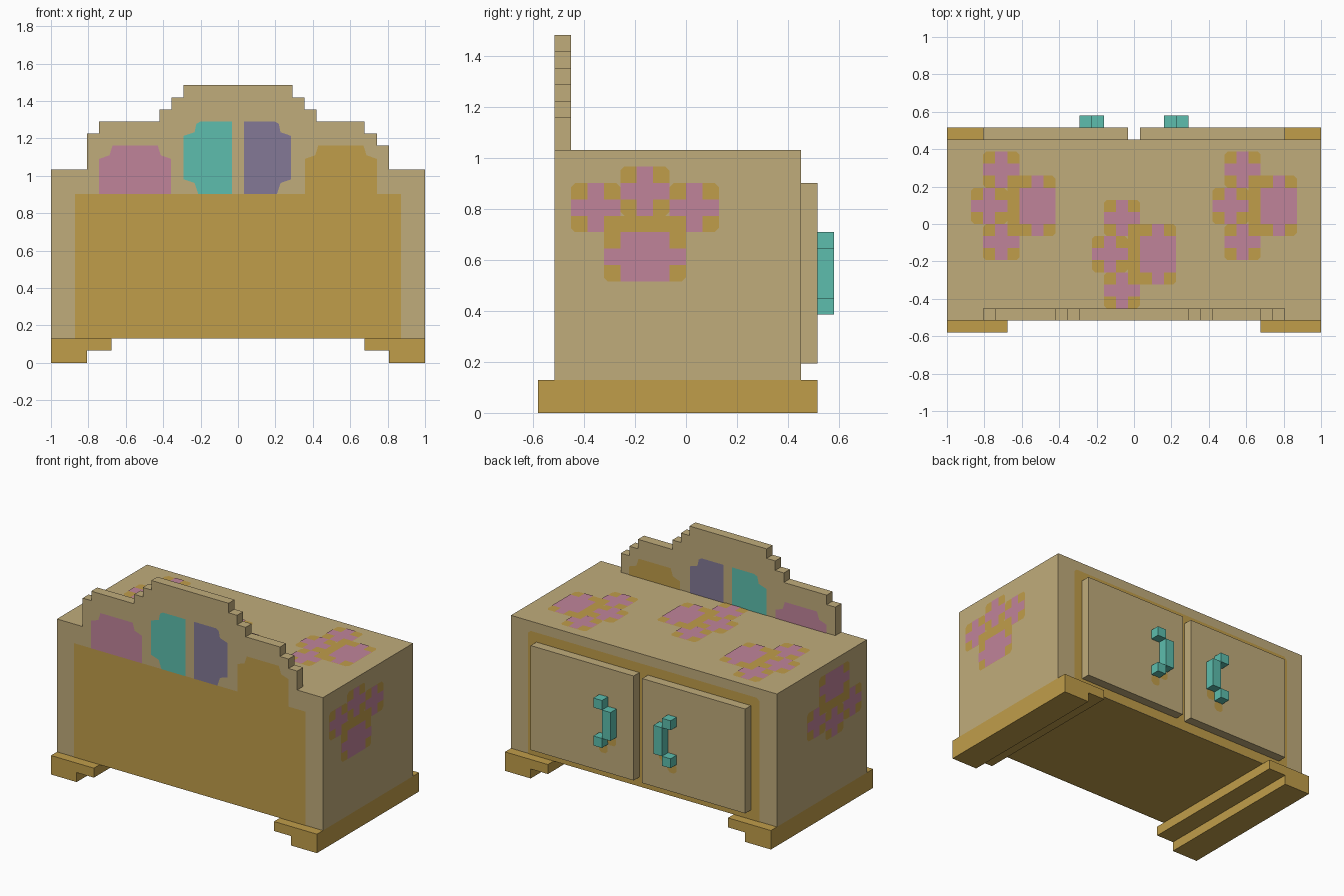
import bpy, bmesh
from mathutils import Vector

if "Cube" in bpy.data.objects:
    bpy.data.objects.remove(bpy.data.objects["Cube"], do_unlink=True)

U = 2 / 31  # design module: the chest is 31 modules wide


def material(name, rgb):
    lin = [((c / 255 + 0.055) / 1.055) ** 2.4 for c in rgb] + [1]
    m = bpy.data.materials.new(name)
    m.use_nodes = True
    m.diffuse_color = lin
    m.node_tree.nodes["Principled BSDF"].inputs["Base Color"].default_value = lin
    return m


BEIGE = material("beige wood", (192, 172, 123))
GOLD = material("golden wood", (192, 157, 74))
PINK = material("pink paint", (192, 132, 154))
TEAL = material("teal paint", (93, 190, 174))
PURPLE = material("purple paint", (131, 121, 150))


def finish(name, bm, mats):
    me = bpy.data.meshes.new(name)
    bm.to_mesh(me)
    bm.free()
    for m in mats:
        me.materials.append(m)
    ob = bpy.data.objects.new(name, me)
    bpy.context.collection.objects.link(ob)
    return ob


def box(name, x, y, z, mat):
    """Box from (min, max) pairs given in modules."""
    bm = bmesh.new()
    bmesh.ops.create_cube(bm, size=1)
    for v in bm.verts:
        v.co = [(r[0] if c < 0 else r[1]) * U for c, r in zip(v.co, (x, y, z))]
    return finish(name, bm, [mat])


def prism(name, pts, y0, y1, mat):
    """Extrude an x-z outline (modules) along y."""
    bm = bmesh.new()
    f = bm.faces.new([bm.verts.new((x * U, y0 * U, z * U)) for x, z in pts])
    ext = bmesh.ops.extrude_face_region(bm, geom=[f])["geom"]
    for v in ext:
        if isinstance(v, bmesh.types.BMVert):
            v.co.y = y1 * U
    bmesh.ops.recalc_face_normals(bm, faces=bm.faces)
    return finish(name, bm, [mat])


def paint(name, polys, mat, origin, u, v, n, lift):
    """Flat painted shapes (modules) laid just above a surface."""
    origin, u, v, n = map(Vector, (origin, u, v, n))
    bm = bmesh.new()
    for pts in polys:
        f = bm.faces.new([bm.verts.new((origin + u * a + v * b) * U + n * lift) for a, b in pts])
        f.normal_update()
        if f.normal.dot(n) < 0:
            f.normal_flip()
    return finish(name, bm, [mat])


def soft_rect(x0, y0, x1, y1, c=0.25):
    """Rectangle with clipped corners."""
    return [(x0 + c, y0), (x1 - c, y0), (x1, y0 + c), (x1, y1 - c),
            (x1 - c, y1), (x0 + c, y1), (x0, y1 - c), (x0, y0 + c)]


def plus(x, y, w):
    """Rectangle w wide and 3 tall with its four corner squares removed."""
    p = [(1, 0), (w - 1, 0), (w - 1, 1), (w, 1), (w, 2), (w - 1, 2),
         (w - 1, 3), (1, 3), (1, 2), (0, 2), (0, 1), (1, 1)]
    return [(x + a, y + b) for a, b in p]


# Main body, with a golden underside
body = box("body", (-15.5, 15.5), (-8, 7), (2, 16), BEIGE)
body.data.materials.append(GOLD)
for f in body.data.polygons:
    f.material_index = int(f.normal.z < -0.5)

# Stepped runners
for side, s in (("left", 1), ("right", -1)):
    outline = [(15.5, 0), (12.5, 0), (12.5, 1), (10.5, 1), (10.5, 2), (15.5, 2)]
    prism(side + "_runner", [(s * x, z) for x, z in outline], -9, 8, GOLD)

# Stepped board rising from the front edge
board = [(-12.5, 16), (-12.5, 19), (-11.5, 19), (-11.5, 20), (-6.5, 20), (-6.5, 21),
         (-5.5, 21), (-5.5, 22), (-4.5, 22), (-4.5, 23), (4.5, 23), (4.5, 22),
         (5.5, 22), (5.5, 21), (6.5, 21), (6.5, 20), (10.5, 20), (10.5, 19),
         (11.5, 19), (11.5, 18), (12.5, 18), (12.5, 16)]
prism("stepped_board", board, -8, -7, BEIGE)

# Painted shapes on both faces of the board
dome = [(0, 14), (0, 16.9), (0.85, 17.2), (1.1, 18), (4.85, 18), (5.1, 17.2), (5.95, 16.9), (5.95, 14)]
arch = [(0.5, 14), (0.5, 20), (3.1, 20), (3.45, 19.8), (3.6, 19.1), (4.5, 18.8),
        (4.5, 15.2), (3.6, 14.9), (3.3, 14)]
shapes = (("pink_dome", PINK, [(x - 11.5, z) for x, z in dome]),
          ("golden_dome", GOLD, [(x + 5.55, z) for x, z in dome]),
          ("teal_arch", TEAL, [(-x, z) for x, z in arch]),
          ("purple_arch", PURPLE, [(x * 0.98, z) for x, z in arch]))
for name, mat, pts in shapes:
    for face, y, n in (("front", -8, -1), ("back", -7, 1)):
        paint(f"{name}_{face}", [pts], mat, (0, y, 0), (1, 0, 0), (0, 0, 1), (0, n, 0), 0.003)

# Golden panels on the front and behind the doors
paint("front_panel", [[(-13.5, 2), (13.5, 2), (13.5, 14), (-13.5, 14)]], GOLD,
      (0, -8, 0), (1, 0, 0), (0, 0, 1), (0, -1, 0), 0.002)
paint("door_surround", [[(-13.5, 2), (13.5, 2), (13.5, 14.7), (13.2, 15), (-13.2, 15), (-13.5, 14.7)]],
      GOLD, (0, 7, 0), (1, 0, 0), (0, 0, 1), (0, 1, 0), 0.003)

# Doors with bracket handles
for side, s in (("left", 1), ("right", -1)):
    def span(a, b):
        return tuple(sorted((s * a, s * b)))
    box(side + "_door", span(0.5, 12.5), (7, 8), (3, 14), BEIGE)
    box(side + "_handle_grip", span(2.5, 3.5), (8, 9), (7, 10), TEAL)
    box(side + "_handle_top", span(3.5, 4.5), (8, 9), (10, 11), TEAL)
    box(side + "_handle_bottom", span(3.5, 4.5), (8, 9), (6, 7), TEAL)
    marks = [soft_rect(s * 3 - 0.5, 6, s * 3 + 0.5, 7), soft_rect(s * 4 - 0.5, 5, s * 4 + 0.5, 6)]
    paint(side + "_handle_mark", marks, GOLD, (0, 8, 0), (1, 0, 0), (0, 0, 1), (0, 1, 0), 0.003)

# Flower motif, 9 wide and 7 tall, pad at the bottom and three petals above
toes = ((0, 3), (3, 4), (6, 3))
gold_parts = [soft_rect(x, y, x + 3, y + 3) for x, y in toes]
gold_parts += [soft_rect(2, 0, 7, 3), [(2, 2), (7, 2), (7, 4), (2, 4)]]
pink_parts = [plus(x, y, 3) for x, y in toes] + [plus(2, 0, 5)]
spots = (("left_side", (15.5, -7, 8), (0, 1, 0), (0, 0, 1), (1, 0, 0)),
         ("right_side", (-15.5, -7, 15), (0, 1, 0), (0, 0, -1), (-1, 0, 0)),
         ("top_right", (-6.5, -3, 16), (0, 1, 0), (-1, 0, 0), (0, 0, 1)),
         ("top_middle", (3.5, -7, 16), (0, 1, 0), (-1, 0, 0), (0, 0, 1)),
         ("top_left", (13.5, -3, 16), (0, 1, 0), (-1, 0, 0), (0, 0, 1)))
for name, o, u, v, n in spots:
    paint(name + "_flower_base", gold_parts, GOLD, o, u, v, n, 0.002)
    paint(name + "_flower_petals", pink_parts, PINK, o, u, v, n, 0.004)
